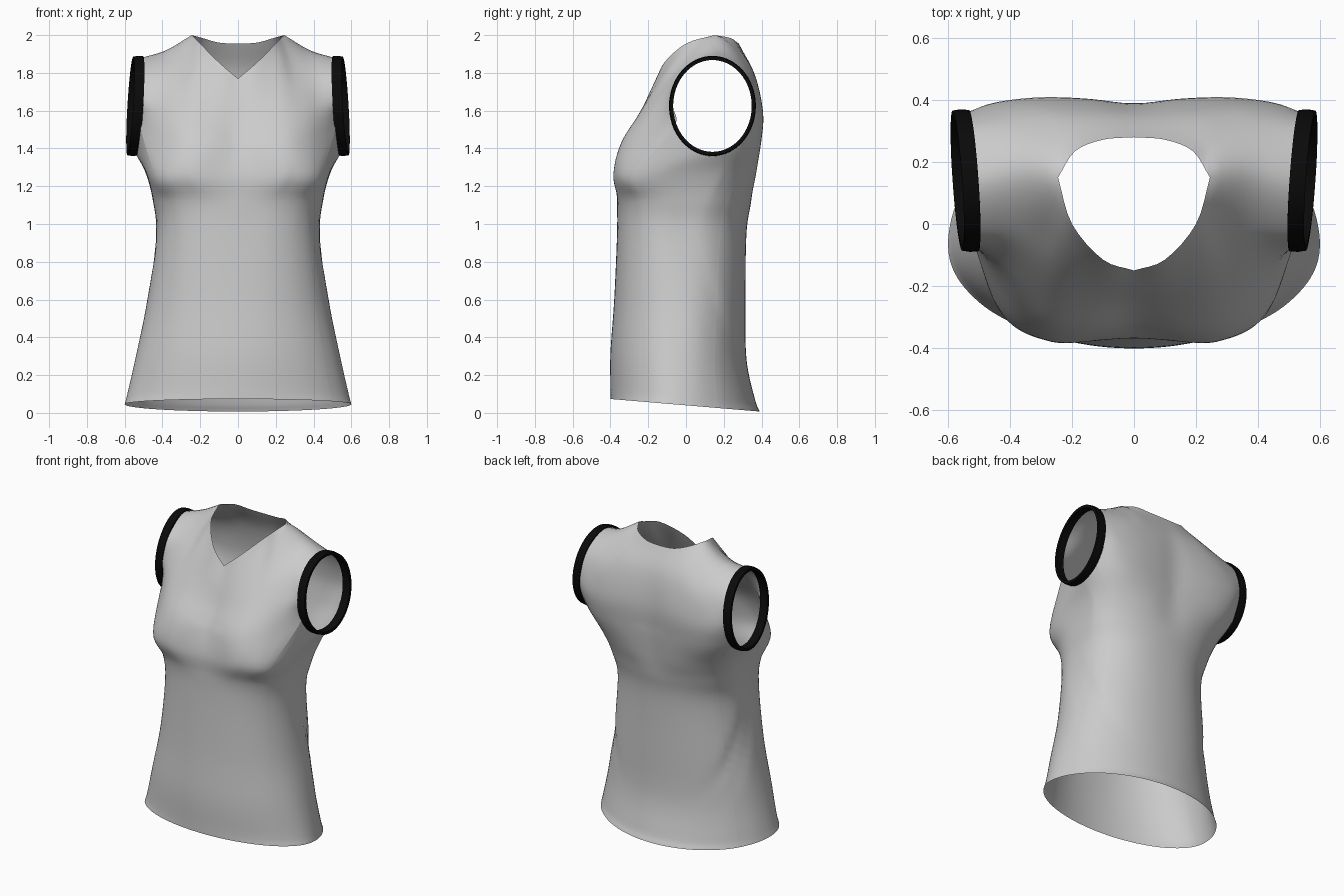
import bpy, bmesh, math
from mathutils import Vector as V

if "Cube" in bpy.data.objects:
    bpy.data.objects.remove(bpy.data.objects["Cube"])

STEPS_V, STEPS_U = 6, 4


def catmull(p0, p1, p2, p3, t):
    return 0.5 * (2 * p1 + (p2 - p0) * t + (2 * p0 - 5 * p1 + 4 * p2 - p3) * t * t
                  + (3 * p1 - p0 - 3 * p2 + p3) * t ** 3)


def spline(pts, steps, first=None, last=None):
    """Smooth curve through pts; first/last are optional points beyond the ends."""
    e = [first or 2 * pts[0] - pts[1]] + pts + [last or 2 * pts[-1] - pts[-2]]
    out = [catmull(*e[i:i + 4], k / steps) for i in range(len(pts) - 1) for k in range(steps)]
    return out + [pts[-1].copy()]


def flip(p):
    return V((-p.x, p.y, p.z))


def row(pts, breaks, w, back_mirror):
    """Cross row through the columns, blended by w with one that has corners at breaks."""
    smooth = spline(pts, STEPS_U, flip(pts[1]), flip(pts[-2]) if back_mirror else None)
    cuts = [0] + breaks + [len(pts) - 1]
    sharp = []
    for a, b in zip(cuts, cuts[1:]):
        sharp = sharp[:-1] + spline(pts[a:b + 1], STEPS_U)
    return [s.lerp(h, w) for s, h in zip(smooth, sharp)]


def armhole(deg):
    """Armhole edge: 0 is the bottom, 90 the front, 180 the top, -90 the back."""
    a = math.radians(deg)
    y, z = 0.14 - 0.22 * math.sin(a), 1.625 - 0.255 * math.cos(a)
    return V((0.525 + 0.07 * (y - 0.14) - 0.06 * (z - 1.625), y, z))


# Torso rings: z, half width, side y, front y, back y, front and back squareness
RINGS = [(0.04, .60, -.07, -.40, .39, 2, 2), (0.10, .585, -.06, -.40, .365, 2, 2),
         (0.30, .54, -.05, -.40, .32, 2.1, 2.1), (0.60, .48, -.02, -.38, .315, 2.3, 2.2),
         (0.95, .435, 0, -.365, .32, 2.6, 2.3), (1.12, .45, .05, -.365, .345, 3, 2.4),
         (1.26, .485, .10, -.39, .378, 4, 2.6)]
ANGLES = [0, 11, 22, 34, 45, 56, 69, 82, 95, 108, 122, 133, 145, 157, 169, 180]


def ring_point(ring, deg):
    z, w, ys, yf, yb, nf, nb = ring
    s, c = math.sin(math.radians(deg)), math.cos(math.radians(deg))
    n, depth = (nf, yf - ys) if c > 0 else (nb, yb - ys)
    x = w * max(s, 0) ** (2 / n) if 0 < deg < 180 else 0
    y = ys + depth * abs(c) ** (2 / n)
    if z > 1.2:                                   # hollow between the bust and along the spine
        y += (0.025 if c > 0 else -0.015) * math.exp(-(x / 0.12) ** 2)
    return V((x, y, z - 0.09 * y * max(0, 1 - z / 0.6)))


def rows(table, degs):
    return [[V(p) for p in r] + [armhole(d)] for r, d in zip(table, degs)]


# Chest and back rows, from the centre to the armhole; the last row is neckline and shoulder
FRONT = rows([
    [(0, -.315, 1.42), (.15, -.345, 1.42), (.27, -.335, 1.43), (.37, -.27, 1.45), (.45, -.17, 1.48)],
    [(0, -.25, 1.55), (.12, -.255, 1.57), (.24, -.235, 1.60), (.34, -.185, 1.62), (.43, -.12, 1.64)],
    [(0, -.20, 1.67), (.11, -.18, 1.72), (.22, -.11, 1.80), (.30, -.05, 1.81), (.40, -.015, 1.81)],
    [(0, -.15, 1.77), (.10, -.115, 1.855), (.20, 0, 1.955), (.245, .15, 2.0), (.38, .17, 1.92)],
], [65, 95, 130, 180])
BACK = rows([
    [(0, .378, 1.42), (.14, .392, 1.42), (.27, .397, 1.43), (.38, .385, 1.43), (.47, .355, 1.44)],
    [(0, .388, 1.60), (.14, .402, 1.60), (.27, .407, 1.60), (.38, .40, 1.60), (.47, .385, 1.60)],
    [(0, .355, 1.80), (.12, .36, 1.80), (.24, .355, 1.81), (.33, .34, 1.81), (.43, .325, 1.80)],
    [(0, .28, 1.955), (.10, .272, 1.96), (.19, .235, 1.985), (.245, .15, 2.0), (.38, .17, 1.92)],
], [-45, -85, -130, -180])

# Vertical columns from hem to top
cols = []
for i, deg in enumerate(ANGLES):
    pts = [ring_point(r, deg) for r in RINGS]
    over = None
    if 5 < i < 10:
        pts.append(armhole(65 - 22 * (i - 5)))
    else:
        here, other = (FRONT, BACK) if i <= 5 else (BACK, FRONT)
        k = i if i <= 5 else 15 - i
        pts += [r[k] for r in here]
        over = other[2][k] if k >= 3 else None    # carry the curve over the shoulder
    cols.append(spline(pts, STEPS_V, None, over))

LOW = len(RINGS) * STEPS_V
TOP = LOW + 3 * STEPS_V
lower = [row([c[j] for c in cols], [5, 10], max(0, (j - LOW) / STEPS_V + 1), True)
         for j in range(LOW + 1)]


def upper(columns):
    return [row([c[j] for c in columns], [3], max(0, (j - TOP) / STEPS_V + 1), False)
            for j in range(LOW + 1, TOP + 1)]


# Slanting drape folds at the sides
for r in lower:
    for p in r:
        for y0, amp in ((0.13, 0.016), (0.05, 0.010)):
            d = (p.y - y0) * 0.9 + (p.z - 0.62) * 0.42
            p.x -= amp * math.exp(-(d / 0.035) ** 2 - ((p.z - 0.62) / 0.25) ** 2) * min(1, p.x / 0.3)


def make(name, grids, mirror=True, wrap=False):
    bm = bmesh.new()
    for g in grids:
        vs = [[bm.verts.new(p) for p in r] for r in g]
        if wrap:
            vs = [r + r[:1] for r in vs]
            vs.append(vs[0])
        for a, b in zip(vs, vs[1:]):
            for k in range(len(a) - 1):
                bm.faces.new((a[k], a[k + 1], b[k + 1], b[k]))
    bmesh.ops.remove_doubles(bm, verts=bm.verts, dist=0.0005)
    bmesh.ops.recalc_face_normals(bm, faces=bm.faces)
    if not wrap and sum(f.normal.dot(f.calc_center_median() - V((0, 0.05, 1))) for f in bm.faces) < 0:
        bmesh.ops.reverse_faces(bm, faces=bm.faces)
    me = bpy.data.meshes.new(name)
    bm.to_mesh(me)
    bm.free()
    ob = bpy.data.objects.new(name, me)
    bpy.context.collection.objects.link(ob)
    m = ob.modifiers.new("mirror", 'MIRROR')
    m.merge_threshold = 0.0005
    bpy.ops.object.select_all(action='DESELECT')
    ob.select_set(True)
    bpy.context.view_layer.objects.active = ob
    bpy.ops.object.shade_smooth_by_angle(angle=math.radians(50))
    return ob


# Front and back panels, joined at the shoulders
A, B = 5 * STEPS_U, 10 * STEPS_U
front = [r[:A + 1] for r in lower] + upper(cols[:6])
back = [r[B:][::-1] for r in lower] + upper(cols[15:9:-1])
make("front_and_back_panels", [front, back])

# Side panels under the arms
make("side_panels", [[r[A:B + 1] for r in lower]])

# Black armhole bands
PROFILE = [(-.008, .008), (.02, .01), (.045, .006), (.045, -.012), (-.008, -.012)]
band = []
for i in range(64):
    d = i * 360 / 64
    p, a = armhole(d), math.radians(d)
    band.append([p + V((dx, -dr * math.sin(a), -dr * math.cos(a))) for dx, dr in PROFILE])
bands = make("armhole_bands", [band], wrap=True)
black = bpy.data.materials.new("black_trim")
black.diffuse_color = (0.003, 0.003, 0.003, 1)
black.use_nodes = True
black.node_tree.nodes["Principled BSDF"].inputs["Base Color"].default_value = black.diffuse_color
bands.data.materials.append(black)
